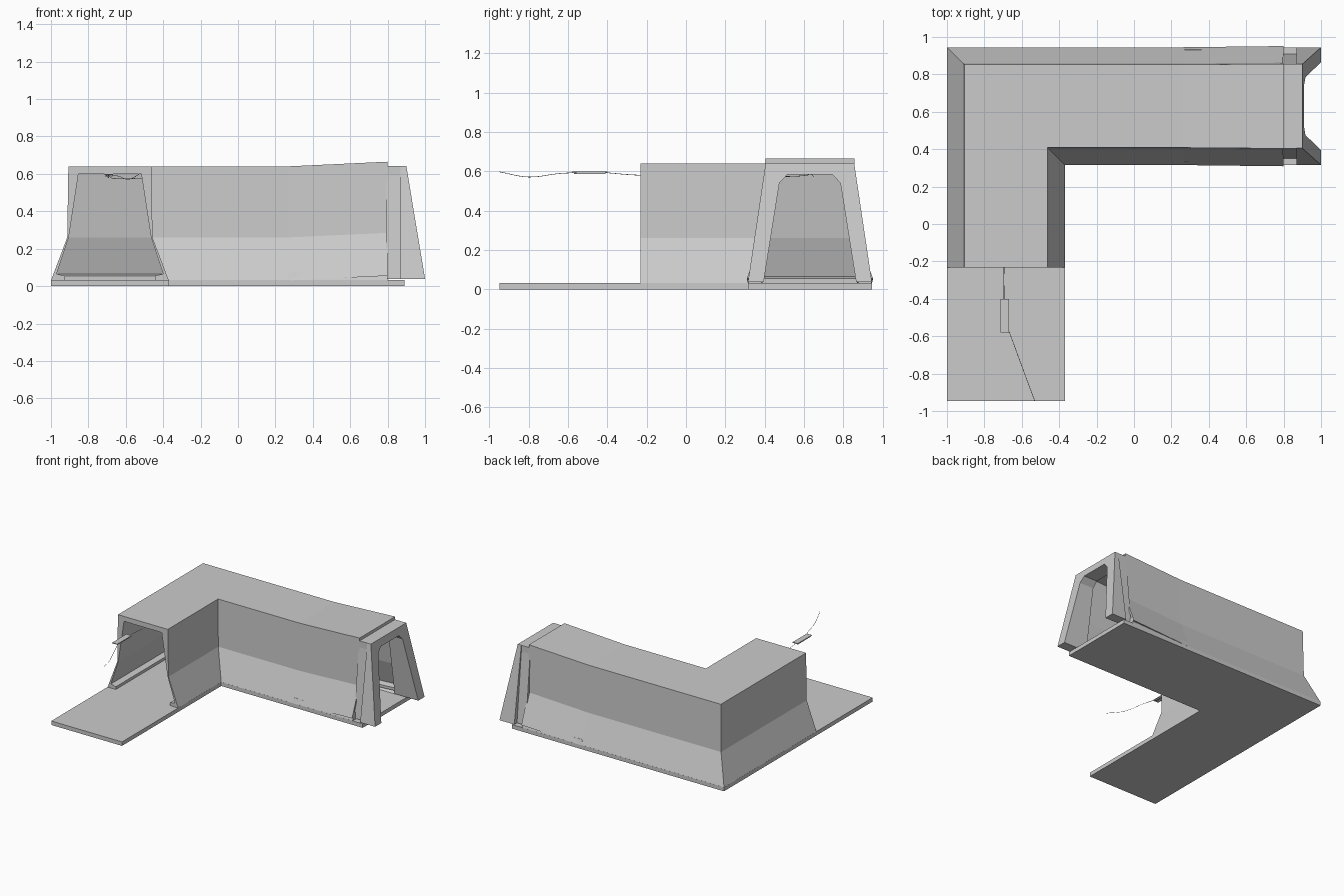
import bpy, bmesh
from mathutils import Vector

if "Cube" in bpy.data.objects:
    bpy.data.objects.remove(bpy.data.objects["Cube"])

CX, CY = -0.685, 0.63   # centre lines of the two tunnel legs


def new_object(name, rings, closed_caps=True):
    """Bridge matching closed rings of points into a solid."""
    bm = bmesh.new()
    loops = [[bm.verts.new(p) for p in r] for r in rings]
    n = len(loops[0])
    for a, b in zip(loops, loops[1:]):
        for i in range(n):
            j = (i + 1) % n
            bm.faces.new((a[i], a[j], b[j], b[i]))
    if closed_caps:
        bm.faces.new(loops[0][::-1])
        bm.faces.new(loops[-1])
    bmesh.ops.recalc_face_normals(bm, faces=bm.faces)
    me = bpy.data.meshes.new(name)
    bm.to_mesh(me)
    bm.free()
    ob = bpy.data.objects.new(name, me)
    bpy.context.collection.objects.link(ob)
    return ob


def mirrored(half):
    return half + [(-s, z) for s, z in reversed(half)]


def box(name, lo, hi):
    ring = lambda z: [(lo[0], lo[1], z), (hi[0], lo[1], z), (hi[0], hi[1], z), (lo[0], hi[1], z)]
    return new_object(name, [ring(lo[2]), ring(hi[2])])


# L-shaped floor slab
plan = [(-1, -0.947), (-0.37, -0.947), (-0.37, 0.315), (0.89, 0.315), (0.89, 0.945), (-1, 0.945)]
new_object("floor_slab", [[(x, y, z) for x, y in plan] for z in (0, 0.032)])

# Tunnel shell: hollow tapered section swept round the mitred corner
outer = [(-0.315, 0.03), (-0.228, 0.26), (-0.222, 0.64)]
outer = mirrored(outer)
inner = mirrored([(-0.24, 0.033), (-0.24, 0.055), (-0.285, 0.065), (-0.22, 0.26), (-0.168, 0.6)])
section = outer + inner[::-1]
rings = [
    [(CX + s, -0.232, z) for s, z in section],
    [(CX + s, CY - s, z) for s, z in section],
    [(0.265, CY - s, z) for s, z in section],
    [(0.8, CY - s * 1.02, z + 0.025) for s, z in section],
]
new_object("tunnel_shell", rings)

# Straight skirts under the raised end of the tunnel
for side, label in ((1, "back"), (-1, "front")):
    prof = [(0.24, 0.03), (0.315, 0.03), (0.302, 0.072), (0.285, 0.072)]
    new_object(label + "_skirt", [[(x, CY + side * s, z) for s, z in prof] for x in (0.27, 0.8)])

# End portal: recessed collar and splayed frame with a slanted face
opening = mirrored([(-0.235, 0.038), (-0.155, 0.54), (-0.115, 0.583)])


def slant(z):
    return 0.9 + 0.1 * (0.642 - z) / 0.604


collar = mirrored([(-0.28, 0.038), (-0.225, 0.59), (-0.225, 0.642)]) + opening[::-1]
frame = mirrored([(-0.315, 0.038), (-0.225, 0.642)]) + opening[::-1]
new_object("portal_collar", [[(x, CY + s, z) for s, z in collar] for x in (0.79, 0.868)])
new_object("portal_frame", [
    [(0.868, CY + s, z) for s, z in frame],
    [(slant(z), CY + s, z) for s, z in frame],
])


# Hanging cables
def cable(name, pts):
    cu = bpy.data.curves.new(name, 'CURVE')
    cu.dimensions = '3D'
    cu.bevel_depth = 0.0015
    cu.bevel_resolution = 0
    cu.resolution_u = 5
    sp = cu.splines.new('BEZIER')
    sp.bezier_points.add(len(pts) - 1)
    for bp, p in zip(sp.bezier_points, pts):
        bp.co = p
        bp.handle_left_type = bp.handle_right_type = 'AUTO'
    bpy.context.collection.objects.link(bpy.data.objects.new(name, cu))


cable("outer_cable", [(-0.53, -0.947, 0.597), (-0.585, -0.8, 0.571), (-0.64, -0.65, 0.588), (-0.685, -0.53, 0.595)])
cable("inner_cable", [(-0.695, -0.42, 0.594), (-0.695, -0.23, 0.58), (-0.692, -0.05, 0.583), (-0.69, 0.09, 0.594)])
cable("corner_cable", [(-0.69, 0.2, 0.594), (-0.66, 0.42, 0.575), (-0.5, 0.6, 0.578), (-0.29, 0.63, 0.594)])
cable("end_cable", [(-0.12, 0.63, 0.594), (0.14, 0.65, 0.572), (0.35, 0.63, 0.594)])


# Ceiling lamps: thin tray with two tubes
def lamp(name, cx, cy, along_x):
    def part(suffix, off, w, length, z0, z1):
        a, b = (length / 2, w / 2) if along_x else (w / 2, length / 2)
        ox, oy = (0, off) if along_x else (off, 0)
        box(name + suffix, (cx + ox - a, cy + oy - b, z0), (cx + ox + a, cy + oy + b, z1))
    part("_tray", 0, 0.045, 0.18, 0.594, 0.599)
    for off, label in ((-0.014, "_tube_a"), (0.014, "_tube_b")):
        part(label, off, 0.008, 0.16, 0.587, 0.594)


lamp("front_lamp", -0.692, -0.49, False)
lamp("middle_lamp", -0.69, 0.14, False)
lamp("corridor_lamp", -0.2, 0.63, True)
lamp("end_lamp", 0.43, 0.63, True)
